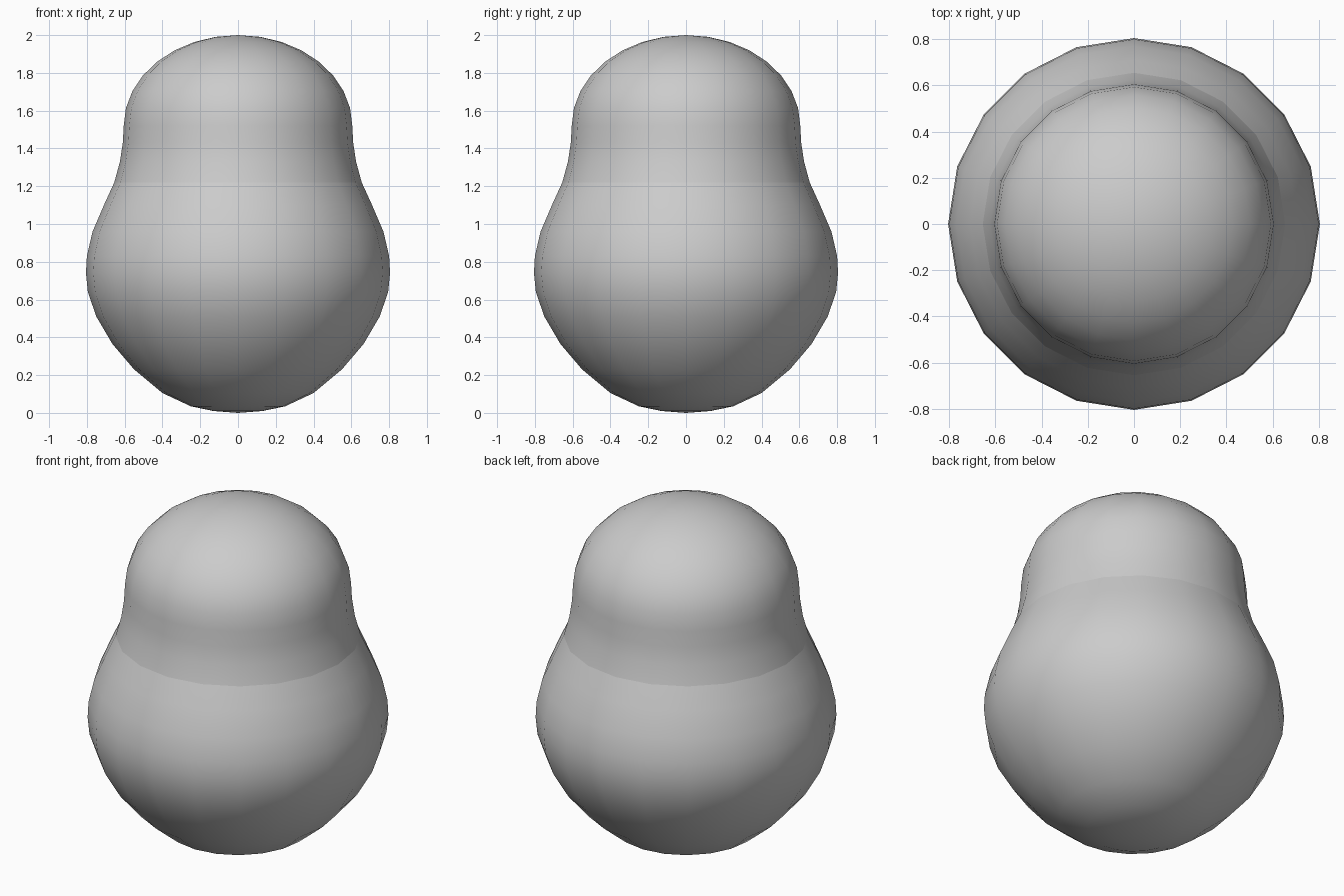
import bpy, bmesh, math

if "Cube" in bpy.data.objects:
    bpy.data.objects.remove(bpy.data.objects["Cube"])

SIDES = 20


def lathe(name, profile):
    """Revolve (radius, z) points, listed bottom to top, around the z axis."""
    bm = bmesh.new()
    rings = []
    for r, z in profile:
        if r < 1e-5:
            rings.append([bm.verts.new((0, 0, z))])
        else:
            rings.append([bm.verts.new((r * math.cos(2 * math.pi * i / SIDES),
                                        r * math.sin(2 * math.pi * i / SIDES), z))
                          for i in range(SIDES)])
    for a, b in zip(rings, rings[1:]):
        for i in range(SIDES):
            j = (i + 1) % SIDES
            if len(a) == 1:
                bm.faces.new((a[0], b[j], b[i]))
            elif len(b) == 1:
                bm.faces.new((a[i], a[j], b[0]))
            else:
                bm.faces.new((a[i], a[j], b[j], b[i]))
    for f in bm.faces:
        f.smooth = True
    mesh = bpy.data.meshes.new(name)
    bm.to_mesh(mesh)
    bm.free()
    obj = bpy.data.objects.new(name, mesh)
    bpy.context.collection.objects.link(obj)
    return obj


# Rounded lower body, up to the visible seam
lathe("body", [(0, 0), (0.13, 0.01), (0.25, 0.035), (0.40, 0.105), (0.55, 0.23),
               (0.665, 0.365), (0.75, 0.51), (0.795, 0.64), (0.805, 0.74),
               (0.80, 0.83), (0.77, 0.96), (0.71, 1.10), (0.655, 1.22)])

# Neck flare and domed head
neck = [(0.655, 1.22), (0.625, 1.33), (0.61, 1.43)]
dome = [(0.605 * math.cos(math.pi / 2 * i / 8),
         1.52 + 0.48 * math.sin(math.pi / 2 * i / 8)) for i in range(8)]
lathe("head", neck + dome + [(0, 2.0)])
